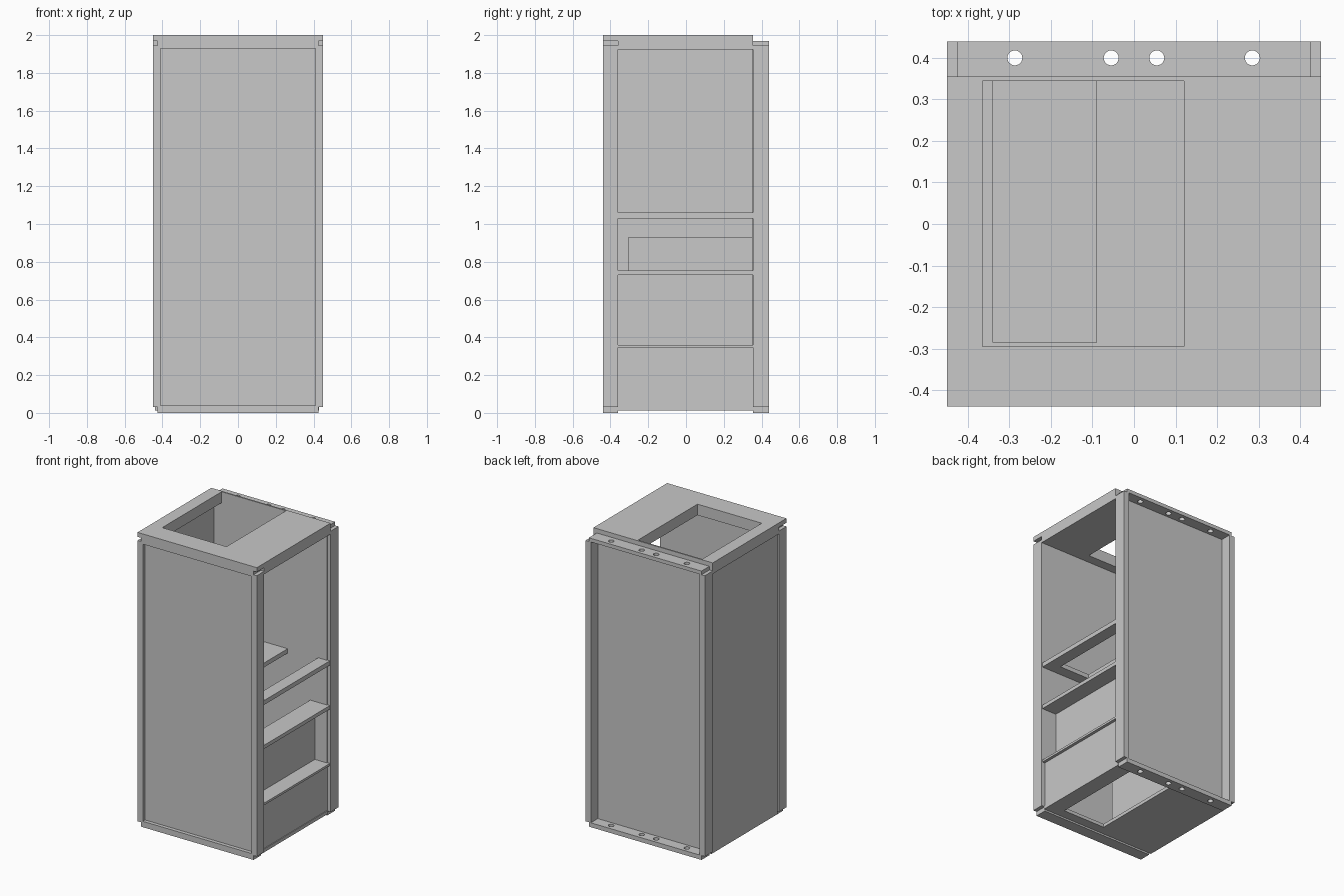
import bpy

if "Cube" in bpy.data.objects:
    bpy.data.objects.remove(bpy.data.objects["Cube"], do_unlink=True)

grey = bpy.data.materials.new("plain_grey")
grey.use_nodes = True
colour = (0.58, 0.58, 0.58, 1)
grey.diffuse_color = colour
grey.node_tree.nodes["Principled BSDF"].inputs["Base Color"].default_value = colour


def box(name, x, y, z):
    """Box from its (min, max) range on each axis."""
    bpy.ops.mesh.primitive_cube_add(size=1, location=[sum(r) / 2 for r in (x, y, z)])
    ob = bpy.context.object
    ob.name = name
    ob.scale = [r[1] - r[0] for r in (x, y, z)]
    bpy.ops.object.transform_apply(location=False, rotation=False, scale=True)
    ob.data.materials.append(grey)
    return ob


def cut(ob, cutter):
    cutter.name = ob.name + "_cutter"
    cutter.hide_render = True
    cutter.hide_viewport = True
    mod = ob.modifiers.new("cut", 'BOOLEAN')
    mod.operation = 'DIFFERENCE'
    mod.solver = 'EXACT'
    mod.object = cutter


def cut_box(ob, x, y, z):
    cut(ob, box("cutter", x, y, z))


def cut_pipe_holes(ob, z):
    for x in (-0.287, -0.055, 0.055, 0.285):
        bpy.ops.mesh.primitive_cylinder_add(vertices=24, radius=0.018, depth=0.2,
                                            location=(x, 0.4, z))
        cutter = bpy.context.object
        cutter.data.materials.append(grey)
        cut(ob, cutter)


FRONT, BACK = (-0.44, -0.36), (0.355, 0.44)   # depth of front and back frames
INNER = (-0.36, 0.355)
WIDE = (-0.425, 0.425)

# Corner posts
for side, sx in (("left", 1), ("right", -1)):
    for end, y in (("front", FRONT), ("back", BACK)):
        box(f"{end}_{side}_post", sorted((sx * 0.41, sx * 0.45)), y, (0.03, 1.945))

# Front wall with two skins, back wall set deep between its posts
box("front_panel", (-0.41, 0.41), (-0.415, -0.405), (0.03, 1.945))
box("front_inner_panel", (-0.41, 0.41), (-0.37, -0.36), (0.03, 1.93))
box("back_panel", (-0.425, 0.425), (0.35, 0.365), (0.03, 1.945))

# Closed side
box("side_panel", (-0.44, -0.425), INNER, (0.012, 1.93))

# Rails that close the walls at top and bottom
box("front_top_rail", WIDE, FRONT, (1.93, 1.97))
box("front_bottom_rail", WIDE, FRONT, (0, 0.04))
cut_pipe_holes(box("back_top_rail", WIDE, BACK, (1.945, 1.97)), 1.95)
cut_pipe_holes(box("back_bottom_rail", WIDE, BACK, (0, 0.03)), 0.015)

# Top slab with its opening and front lip
top = box("top_slab", (-0.45, 0.45), INNER, (1.925, 2.0))
cut_box(top, (-0.365, 0.12), (-0.295, 0.345), (1.8, 2.1))
box("top_lip", (-0.45, 0.45), FRONT, (1.97, 2.0))

# Bottom plate
bottom = box("bottom_plate", (-0.43, 0.43), INNER, (0.012, 0.035))
cut_box(bottom, (0.0, 0.32), (-0.295, 0.345), (-0.1, 0.1))

# Upper shelf with two openings that run to the back wall
shelf = box("upper_shelf", (-0.425, 0.445), INNER, (1.03, 1.06))
for x in ((-0.34, -0.09), (0.13, 0.36)):
    cut_box(shelf, x, (-0.285, 0.4), (0.9, 1.2))

# Narrow shelves on the open side
box("middle_shelf", (0.3, 0.445), INNER, (0.73, 0.755))
box("lower_shelf", (0.32, 0.445), INNER, (0.345, 0.36))

# Inner walls
box("recess_wall", (0.32, 0.335), INNER, (0.035, 0.73))
box("lower_side_panel", (0.41, 0.425), INNER, (0.035, 0.345))
box("divider", (-0.09, -0.075), (-0.305, 0.355), (0.035, 0.93))
